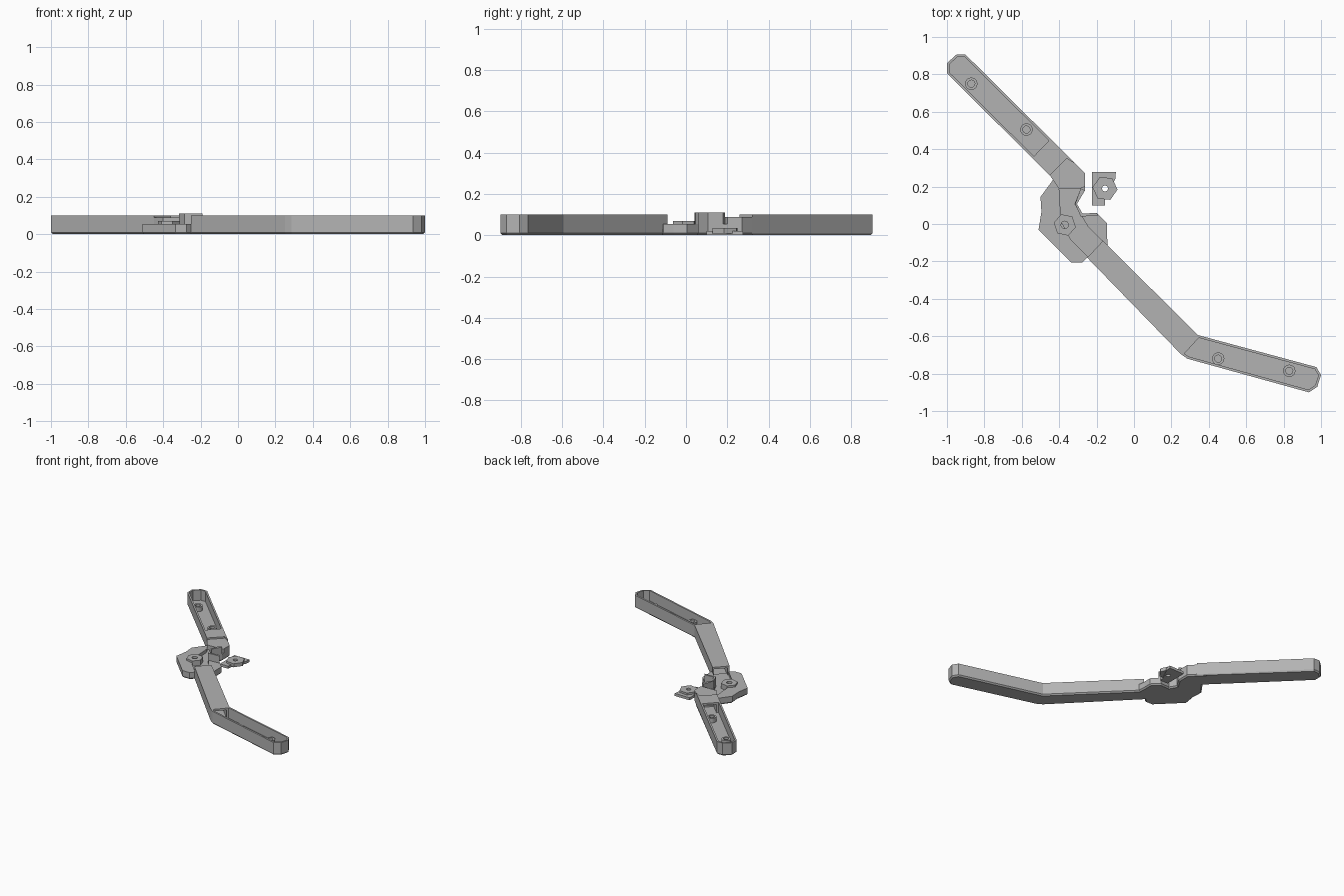
import bpy, bmesh, math
from mathutils import Vector

if "Cube" in bpy.data.objects:
    bpy.data.objects.remove(bpy.data.objects["Cube"])

grey = bpy.data.materials.new("light_grey")
grey.diffuse_color = (0.45, 0.45, 0.45, 1)
grey.use_nodes = True
grey.node_tree.nodes["Principled BSDF"].inputs["Base Color"].default_value = grey.diffuse_color


def inset(pts, d):
    """Mitred inward offset of a counter-clockwise outline."""
    out = []
    for i, p in enumerate(pts):
        a, p, c = Vector(pts[i - 1]), Vector(p), Vector(pts[(i + 1) % len(pts)])
        e, f = (p - a).normalized(), (c - p).normalized()
        n, m = Vector((-e.y, e.x)), Vector((-f.y, f.x))
        out.append(tuple(p + (n + m) * (d / max(0.3, 1 + n.dot(m)))))
    return out


def prism(name, pts, z0, z1, bevel=0.0):
    """Upright prism from an outline, optionally with a chamfered bottom edge."""
    rings = [(pts, z0), (pts, z1)]
    if bevel:
        rings = [(inset(pts, bevel), z0), (pts, z0 + bevel), (pts, z1)]
    bm = bmesh.new()
    rows = [[bm.verts.new((x, y, z)) for x, y in r] for r, z in rings]
    n = len(pts)
    for lo, hi in zip(rows, rows[1:]):
        for i in range(n):
            j = (i + 1) % n
            bm.faces.new((lo[i], lo[j], hi[j], hi[i]))
    bm.faces.new(rows[0][::-1])
    bm.faces.new(rows[-1])
    bmesh.ops.recalc_face_normals(bm, faces=bm.faces)
    me = bpy.data.meshes.new(name)
    bm.to_mesh(me)
    bm.free()
    me.materials.append(grey)
    ob = bpy.data.objects.new(name, me)
    bpy.context.collection.objects.link(ob)
    return ob


def cut(ob, pts, z0, z1):
    """Subtract a prism from an object."""
    tool = prism("cutter", pts, z0, z1)
    mod = ob.modifiers.new("cut", 'BOOLEAN')
    mod.operation, mod.solver, mod.object = 'DIFFERENCE', 'EXACT', tool
    bpy.context.view_layer.objects.active = ob
    bpy.ops.object.modifier_apply(modifier=mod.name)
    bpy.data.objects.remove(tool)


def ngon(c, r, n, turn=0.0):
    return [(c[0] + r * math.cos(math.tau * i / n + turn),
             c[1] + r * math.sin(math.tau * i / n + turn)) for i in range(n)]


# Short arm: open tray with a roofed section next to the hub
left = [(-1, .805), (-.45, .26), (-.36, .35), (-.31, .32), (-.9, .905), (-.95, .905), (-1, .86)]
short_arm = prism("short_arm", left, 0, 0.1, 0.01)
cut(short_arm, inset([(-1, .805), (-.535, .344), (-.437, .446), (-.9, .905), (-.95, .905), (-1, .86)], 0.013),
    0.02, 0.2)
cut(short_arm, [(-.535, .385), (-.405, .255), (-.345, .315), (-.475, .445)], 0.02, 0.085)

# Long arm: roofed straight section and an angled open tray
right = [(-.25, -.18), (.25, -.695), (.285, -.72), (.935, -.9), (.98, -.87), (1, -.807),
         (.975, -.765), (.342, -.594), (-.166, -.09)]
long_arm = prism("long_arm", right, 0, 0.1, 0.01)
cut(long_arm, inset([(.25, -.695), (.285, -.72), (.935, -.9), (.98, -.87), (1, -.807),
                     (.975, -.765), (.342, -.594)], 0.013), 0.02, 0.2)
cut(long_arm, [(-.25, -.16), (.27, -.69), (.345, -.63), (-.18, -.09)], 0.02, 0.085)

# Hub plate with a curved cable groove
hub_outline = [(-.51, -.03), (-.335, -.205), (-.275, -.205), (-.25, -.18), (-.22, -.20), (-.14, -.11),
               (-.145, -.06), (-.145, .005), (-.2, .06), (-.275, .055), (-.305, .107), (-.262, .18),
               (-.262, .272), (-.31, .32), (-.37, .37), (-.47, .28), (-.43, .24), (-.5, .145), (-.495, .065)]
hub = prism("hub", hub_outline, 0, 0.055, 0.01)
cut(hub, [(-.48, .29), (-.435, .25), (-.4, .187), (-.395, .107), (-.39, .016), (-.34, -.08), (-.25, -.17),
          (-.19, -.23), (-.11, -.14), (-.175, -.085), (-.245, -.016), (-.285, .05), (-.318, .107),
          (-.28, .2), (-.3, .27), (-.36, .35), (-.38, .39)], 0.03, 0.2)

# Cover and raised wall around the cap socket
prism("cable_cover", [(-.45, .26), (-.4, .187), (-.285, .19), (-.262, .2), (-.262, .272), (-.31, .32), (-.36, .35)],
      0.05, 0.088)
prism("socket_wall", [(-.315, .107), (-.285, .04), (-.19, .045), (-.2, .06), (-.275, .055),
                      (-.305, .107), (-.262, .18), (-.285, .19)], 0.03, 0.11)

# Hexagonal pivot with a shallow hole
pivot = prism("pivot_nut", ngon((-.37, -.005), .06, 6, math.radians(-12)), 0.02, 0.07)
cut(pivot, ngon((-.37, -.005), .02, 16), 0.035, 0.2)

# Detached cap: foot plate and hexagonal head with a through hole
c = (-.155, .19)
plate = prism("cap_plate", [(-.225, .1), (-.155, .1), (-.155, .13), (-.1, .24), (-.097, .277), (-.225, .277)], 0, 0.02)
head = prism("cap_head", ngon(c, .067, 6, math.radians(-5)), 0.008, 0.035)
for ob in (plate, head):
    cut(ob, ngon(c, .016, 16), -0.1, 0.2)

# Screw bosses in the trays
for i, p in enumerate([(-.87, .75), (-.575, .505), (.45, -.72), (.83, -.785)]):
    boss = prism(f"screw_boss_{i + 1}", ngon(p, .033, 20), 0.015, 0.055)
    cut(boss, ngon(p, .019, 20), 0.025, 0.2)
